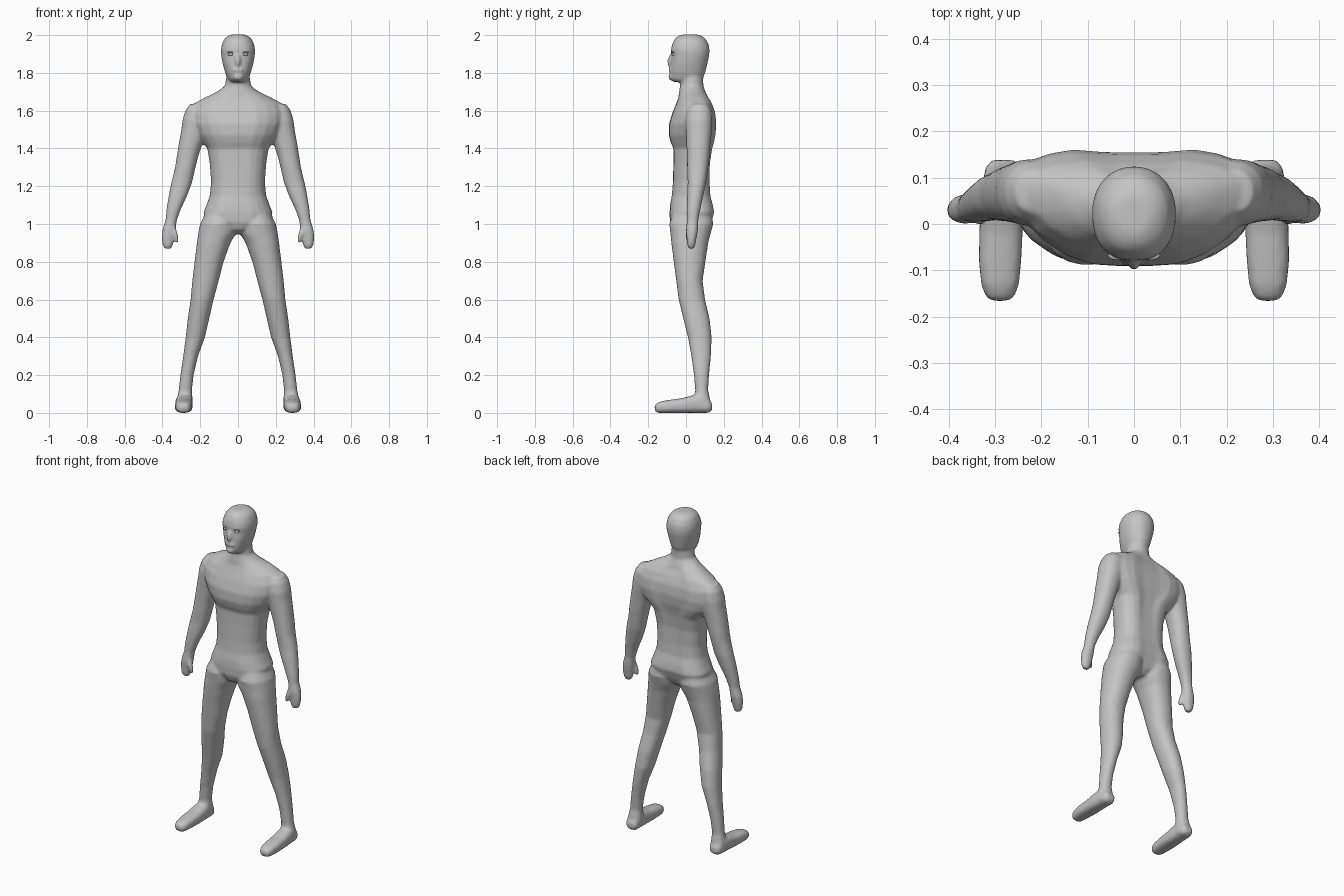
import bpy, bmesh, math
from mathutils import Matrix

grey = bpy.data.materials.new("plain grey")
grey.diffuse_color = (0.55, 0.55, 0.55, 1)
SEG = 24


def spow(v, p):
    return math.copysign(abs(v) ** p, v)


def loft(bm, rings):
    """Skin a list of closed point rings and cap both ends."""
    loops = [[bm.verts.new(p) for p in r] for r in rings]
    for a, b in zip(loops, loops[1:]):
        for i in range(SEG):
            j = (i + 1) % SEG
            bm.faces.new((a[i], a[j], b[j], b[i]))
    bm.faces.new(loops[0])
    bm.faces.new(loops[-1])


def ring(z, rx, yf, yb, ym=None, nf=2.0, nb=2.0, groove=0.0, cx=0.0):
    """Horizontal section: front depth yf, back depth yb, widest at ym."""
    ym = (yf + yb) / 2 if ym is None else ym
    pts = []
    for i in range(SEG):
        t = 2 * math.pi * (i + 0.5) / SEG
        c, s = math.cos(t), math.sin(t)
        n = nb if s > 0 else nf
        x = rx * spow(c, 2 / n)
        y = ym + spow(s, 2 / n) * ((yb - ym) if s > 0 else (ym - yf))
        g = groove * math.exp(-(x / 0.06) ** 2)
        y -= g if s > 0 else -g * 0.4
        pts.append((cx + x, y, z))
    return pts


def limb(bm, rows, side):
    loft(bm, [ring(z, rx, cy - ry, cy + ry, nf=2.2, nb=2.2, cx=side * cx)
              for z, cx, cy, rx, ry in rows])


def ball(bm, loc, size, tilt=0.0):
    m = Matrix.Translation(loc) @ Matrix.Rotation(tilt, 4, 'X') @ Matrix.Diagonal((*size, 1))
    bmesh.ops.create_uvsphere(bm, u_segments=16, v_segments=10, radius=1, matrix=m)


def finish(bm, name):
    bmesh.ops.recalc_face_normals(bm, faces=bm.faces)
    for f in bm.faces:
        f.smooth = True
    me = bpy.data.meshes.new(name)
    bm.to_mesh(me)
    bm.free()
    me.materials.append(grey)
    ob = bpy.data.objects.new(name, me)
    bpy.context.collection.objects.link(ob)
    return ob


bm = bmesh.new()

# torso: z, half width, front, back, widest y, front/back exponents, groove
loft(bm, [ring(*r) for r in [
    (0.945, 0.04, -0.03, 0.08),
    (0.97, 0.10, -0.07, 0.11),
    (1.01, 0.17, -0.093, 0.145, 0.04, 2.2, 2.4, 0.02),
    (1.06, 0.185, -0.094, 0.160, 0.04, 2.2, 2.5, 0.02),
    (1.10, 0.168, -0.090, 0.152, 0.04, 2.2, 2.5, 0.015),
    (1.15, 0.150, -0.080, 0.138, 0.04, 2.2, 2.5, 0.012),
    (1.22, 0.143, -0.075, 0.135, 0.04, 2.3, 2.5, 0.015),
    (1.32, 0.150, -0.074, 0.138, 0.04, 2.3, 2.5, 0.02),
    (1.40, 0.163, -0.075, 0.150, 0.05, 2.3, 2.6, 0.025),
    (1.43, 0.190, -0.090, 0.156, 0.06, 2.1, 2.7, 0.028),
    (1.47, 0.225, -0.102, 0.162, 0.07, 2.0, 2.9, 0.03),
    (1.53, 0.255, -0.100, 0.166, 0.075, 2.0, 2.9, 0.03),
    (1.59, 0.262, -0.080, 0.160, 0.075, 2.0, 2.7, 0.025),
    (1.64, 0.230, -0.058, 0.142, 0.075, 2.0, 2.5, 0.02),
    (1.67, 0.175, -0.046, 0.125, 0.07, 2.0, 2.3, 0.015),
    (1.70, 0.112, -0.037, 0.104, 0.05),
    (1.73, 0.070, -0.032, 0.092, 0.03),
    (1.79, 0.060, -0.030, 0.092, 0.03)]])

# head, jaw to crown
loft(bm, [ring(*r) for r in [
    (1.752, 0.040, -0.066, 0.060, 0.02),
    (1.765, 0.055, -0.084, 0.085, 0.02),
    (1.80, 0.068, -0.086, 0.102, 0.02, 2.2, 2.1),
    (1.85, 0.082, -0.082, 0.114, 0.02, 2.3, 2.1),
    (1.89, 0.089, -0.076, 0.123, 0.025, 2.4, 2.1),
    (1.92, 0.091, -0.080, 0.125, 0.025, 2.4, 2.1),
    (1.95, 0.086, -0.074, 0.121, 0.025, 2.3, 2.1),
    (1.98, 0.073, -0.060, 0.105, 0.025, 2.2, 2.1),
    (1.995, 0.055, -0.043, 0.085, 0.025),
    (2.003, 0.035, -0.020, 0.062, 0.025)]])

# nose, lips and chin
ball(bm, (0, -0.082, 1.868), (0.013, 0.017, 0.034), -0.25)
ball(bm, (0, -0.084, 1.815), (0.028, 0.010, 0.009))
ball(bm, (0, -0.080, 1.778), (0.024, 0.014, 0.018))

for s in (1, -1):
    # arm and hand
    limb(bm, [
        (1.635, 0.215, 0.070, 0.040, 0.045), (1.60, 0.213, 0.070, 0.066, 0.066),
        (1.55, 0.224, 0.068, 0.070, 0.072), (1.50, 0.232, 0.068, 0.068, 0.070),
        (1.43, 0.250, 0.066, 0.063, 0.064), (1.36, 0.267, 0.065, 0.057, 0.060),
        (1.30, 0.279, 0.062, 0.054, 0.056), (1.22, 0.298, 0.058, 0.055, 0.049),
        (1.15, 0.318, 0.049, 0.049, 0.043), (1.08, 0.340, 0.040, 0.038, 0.036),
        (1.02, 0.354, 0.035, 0.030, 0.030), (0.97, 0.365, 0.032, 0.035, 0.032),
        (0.93, 0.370, 0.030, 0.034, 0.027), (0.89, 0.372, 0.028, 0.028, 0.021),
        (0.87, 0.371, 0.028, 0.018, 0.015)], s)
    # thumb
    limb(bm, [(0.99, 0.348, 0.022, 0.016, 0.016), (0.95, 0.334, 0.014, 0.014, 0.015),
              (0.92, 0.325, 0.012, 0.011, 0.012), (0.90, 0.323, 0.012, 0.007, 0.008)], s)
    # leg
    limb(bm, [
        (1.08, 0.090, 0.035, 0.070, 0.095), (1.00, 0.103, 0.028, 0.098, 0.117),
        (0.95, 0.110, 0.024, 0.101, 0.107), (0.90, 0.129, 0.020, 0.089, 0.098),
        (0.80, 0.153, 0.019, 0.077, 0.084), (0.70, 0.172, 0.018, 0.070, 0.070),
        (0.60, 0.190, 0.031, 0.061, 0.070), (0.50, 0.209, 0.055, 0.057, 0.070),
        (0.40, 0.226, 0.073, 0.051, 0.063), (0.30, 0.251, 0.080, 0.039, 0.052),
        (0.20, 0.270, 0.082, 0.035, 0.040), (0.12, 0.279, 0.083, 0.035, 0.034),
        (0.07, 0.282, 0.085, 0.042, 0.043), (0.02, 0.284, 0.085, 0.044, 0.045)], s)
    # foot: y, centre x, half width, top z
    foot = []
    for y, cx, rx, top in [(0.138, 0.283, 0.026, 0.05), (0.12, 0.283, 0.038, 0.075),
                           (0.07, 0.285, 0.044, 0.10), (0.03, 0.286, 0.046, 0.092),
                           (-0.02, 0.287, 0.047, 0.078), (-0.08, 0.289, 0.046, 0.070),
                           (-0.13, 0.289, 0.041, 0.062), (-0.155, 0.289, 0.032, 0.052),
                           (-0.166, 0.289, 0.020, 0.042)]:
        low = 0.015 if y in (0.138, -0.166) else 0.0
        pts = []
        for i in range(SEG):
            t = 2 * math.pi * i / SEG
            pts.append((s * cx + rx * spow(math.cos(t), 0.75), y,
                        (top + low) / 2 + (top - low) / 2 * spow(math.sin(t), 0.75)))
        foot.append(pts)
    loft(bm, foot)

# fuse the parts into one skin and soften the joints
body = finish(bm, "body")
rm = body.modifiers.new("fuse", 'REMESH')
rm.mode = 'VOXEL'
rm.voxel_size = 0.008
rm.use_smooth_shade = True
sm = body.modifiers.new("soften", 'SMOOTH')
sm.factor = 0.5
sm.iterations = 5

# eyes with upper lids
for s, side in ((1, "left"), (-1, "right")):
    bm = bmesh.new()
    ball(bm, (s * 0.037, -0.066, 1.898), (0.015, 0.010, 0.008))
    ball(bm, (s * 0.037, -0.067, 1.909), (0.020, 0.011, 0.005))
    finish(bm, side + "_eye")
